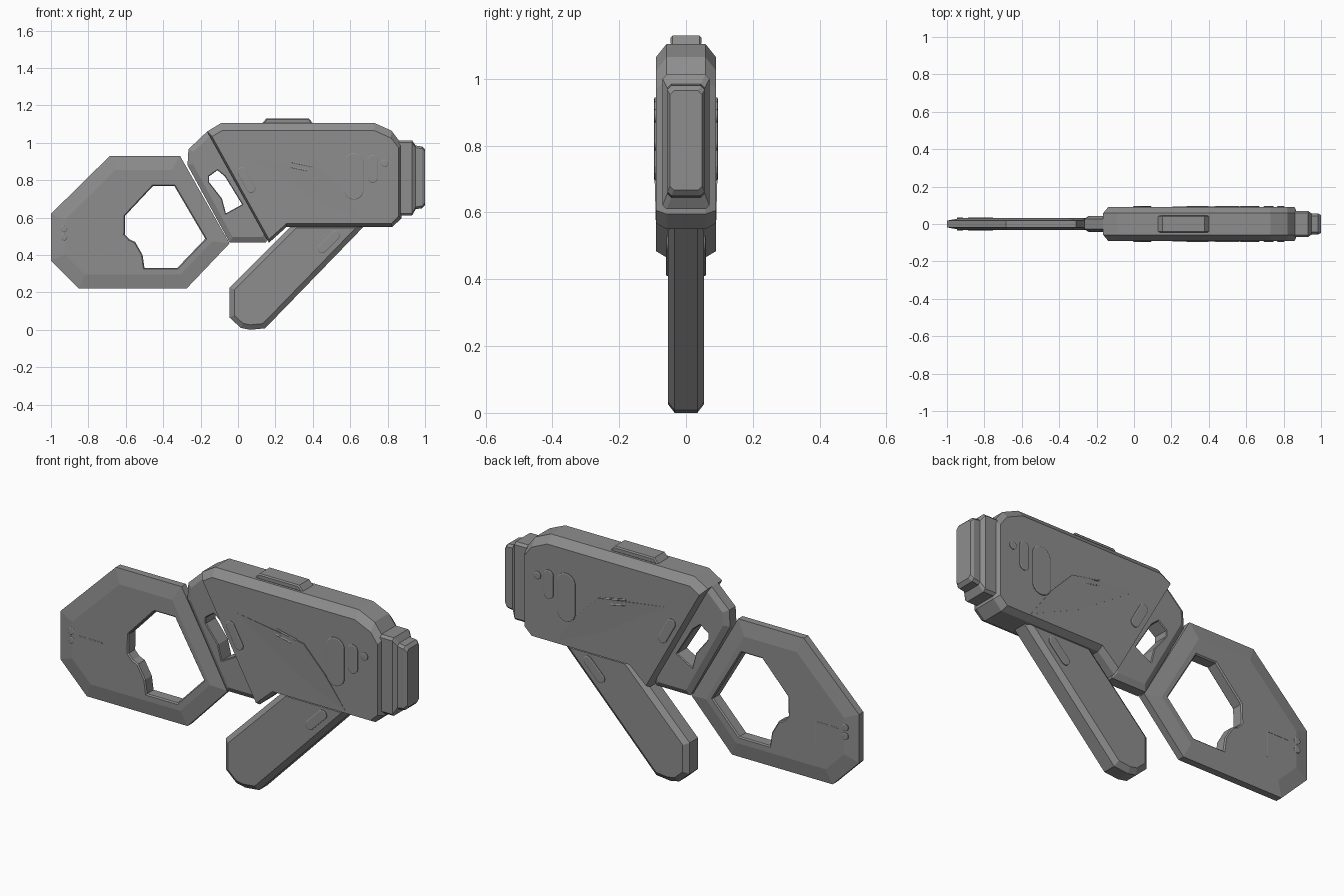
import bpy, bmesh, math
from mathutils import Vector

old = bpy.data.objects.get("Cube")
if old:
    bpy.data.objects.remove(old)

GREY = (0.27, 0.27, 0.27, 1)
grey = bpy.data.materials.new("mid grey")
grey.use_nodes = True
grey.diffuse_color = GREY
grey.node_tree.nodes["Principled BSDF"].inputs["Base Color"].default_value = GREY


def skin(name, rings):
    """Closed solid through a list of equal-length point rings."""
    bm = bmesh.new()
    rows = [[bm.verts.new(p) for p in ring] for ring in rings]
    n = len(rows[0])
    for a, b in zip(rows, rows[1:]):
        for i in range(n):
            j = (i + 1) % n
            bm.faces.new((a[i], a[j], b[j], b[i]))
    bm.faces.new(rows[0])
    bm.faces.new(rows[-1])
    bmesh.ops.recalc_face_normals(bm, faces=bm.faces)
    mesh = bpy.data.meshes.new(name)
    bm.to_mesh(mesh)
    bm.free()
    mesh.materials.append(grey)
    ob = bpy.data.objects.new(name, mesh)
    bpy.context.collection.objects.link(ob)
    return ob


def inset(profile, widths):
    """Move every edge of a clockwise outline inward by its own width."""
    pts = [Vector(p) for p in profile]
    n = len(pts)
    if not isinstance(widths, (list, tuple)):
        widths = [widths] * n
    out = []
    for i in range(n):
        d1 = (pts[i] - pts[i - 1]).normalized()
        d2 = (pts[(i + 1) % n] - pts[i]).normalized()
        a, b = Vector((d1.y, -d1.x)), Vector((d2.y, -d2.x))
        u, v = widths[i - 1], widths[i]
        det = a.x * b.y - a.y * b.x
        if abs(det) < 1e-4:
            out.append(pts[i] + a * u)
        else:
            out.append(pts[i] + Vector(((u * b.y - v * a.y) / det,
                                        (a.x * v - b.x * u) / det)))
    return out


def slab(name, profile, levels):
    """Stack of outlines in the xz plane; levels are (y, inset)."""
    return skin(name, [[(p.x, y, p.y) for p in inset(profile, w)] for y, w in levels])


def chamfered(name, profile, half, edge, width):
    return slab(name, profile, [(-half, width), (-edge, 0), (edge, 0), (half, width)])


def cut(ob, profile, half, lip):
    """Through hole with a chamfered lip on both sides."""
    cutter = slab("hole_cutter", profile,
                  [(-half - lip, -2 * lip), (-half + lip, 0),
                   (half - lip, 0), (half + lip, -2 * lip)])
    mod = ob.modifiers.new("hole", "BOOLEAN")
    mod.operation, mod.solver, mod.object = "DIFFERENCE", "EXACT", cutter
    bpy.context.view_layer.update()
    done = bpy.data.meshes.new_from_object(
        ob.evaluated_get(bpy.context.evaluated_depsgraph_get()))
    ob.modifiers.clear()
    ob.data = done
    bpy.data.objects.remove(cutter)


def pill(name, centre, length, width, angle, y, height=0.006):
    """Raised capsule on both sides, lengthwise along the angle."""
    r, arm = width / 2, (length - width) / 2
    axis = Vector((math.cos(angle), math.sin(angle)))
    outline = []
    for k in range(16):
        t = angle + math.pi / 2 - (k + 0.5) * math.pi / 8
        side = 1 if k < 8 else -1
        outline.append(Vector(centre) + axis * arm * side
                       + Vector((math.cos(t), math.sin(t))) * r)
    for s, tag in ((-1, "front"), (1, "back")):
        slab(f"{name}_{tag}", outline,
             [(s * (y - 0.005), 0), (s * (y + height * 0.6), 0), (s * (y + height), 0.004)])


# Main housing
housing = [(-.165, 1.06), (-.09, 1.105), (.73, 1.105), (.82, 1.065), (.873, .995),
           (.873, .595), (.825, .55), (.26, .55), (.165, .465)]
chamfered("housing", housing, .09, .058,
          [.037, .04, .037, .025, .014, .018, .018, .014, .01])

# Rear link between housing and ring plate
link = chamfered("rear_link",
                 [(-.265, .965), (-.165, 1.06), (-.05, 1.06), (.2, .6), (.15, .467),
                  (-.045, .467), (-.27, .88)],
                 .042, .026, .028)
cut(link, [(-.155, .82), (-.11, .853), (-.07, .82), (.022, .67), (-.065, .622),
           (-.085, .7), (-.155, .79)], .042, .004)

# Large ring plate with the grip opening
plate = chamfered("ring_plate",
                  [(-1, .62), (-.685, .93), (-.31, .93), (-.045, .462), (-.275, .22),
                   (-.85, .22), (-1, .37)],
                  .032, .018, .075)
cut(plate, [(-.603, .61), (-.455, .768), (-.34, .768), (-.175, .487), (-.325, .33),
            (-.5, .33), (-.51, .4), (-.55, .47), (-.58, .483), (-.605, .51)], .032, .006)

# Slanted handle
chamfered("handle",
          [(-.045, .225), (.3, .57), (.69, .57), (.145, .008), (.065, 0), (.015, .01),
           (-.045, .065)],
          .054, .034, .026)

# Stepped nose, lofted along x
nose = []
for x, half, low, high in ((.86, .07, .61, 1.013), (.93, .07, .61, 1.013),
                           (.95, .056, .645, .985), (.985, .056, .65, .98),
                           (1, .048, .667, .965)):
    c = .012
    nose.append([(x, -half, low + c), (x, -half + c, low), (x, half - c, low),
                 (x, half, low + c), (x, half, high - c), (x, half - c, high),
                 (x, -half + c, high), (x, -half, high - c)])
skin("nose", nose)

# Top rail
chamfered("top_rail", [(.125, 1.1), (.152, 1.13), (.378, 1.13), (.405, 1.1)],
          .046, .04, .006)

# Side panels, faintly raised along a bent ridge
for s, tag in ((-1, "front"), (1, "back")):
    ridge = [(.06, .92), (.44, .865), (.56, .74), (.68, .575), (.4, .7)]
    heights = [.0005, .005, .005, .0005, .0005]
    skin("side_panel_" + tag, [[(x, s * .085, z) for x, z in ridge],
                               [(x, s * (.09 + h), z) for (x, z), h in zip(ridge, heights)]])

# Raised pads and slots on the housing and handle
UP = math.pi / 2
pill("large_pad", (.62, .82), .25, .105, UP, .09)
pill("small_pad", (.72, .86), .15, .055, UP, .09)
pill("dot_pad", (.785, .89), .041, .04, UP, .09)
pill("rear_pad", (.045, .8), .15, .05, math.radians(119), .09)
pill("upper_slot", (.34, .884), .125, .01, math.radians(-12), .09)
pill("lower_slot", (.325, .86), .09, .01, math.radians(-12), .09)
pill("handle_pad", (.485, .47), .15, .05, math.radians(45), .054)

# Small studs and corner trim on the ring plate
for i, z in enumerate((.54, .495)):
    pill(f"stud_{i}", (-.93, z), .037, .036, UP, .029)
pill("trim_bar", (-.822, .525), .135, .007, 0, .032, .002)
pill("trim_post", (-.755, .458), .135, .007, UP, .032, .002)
